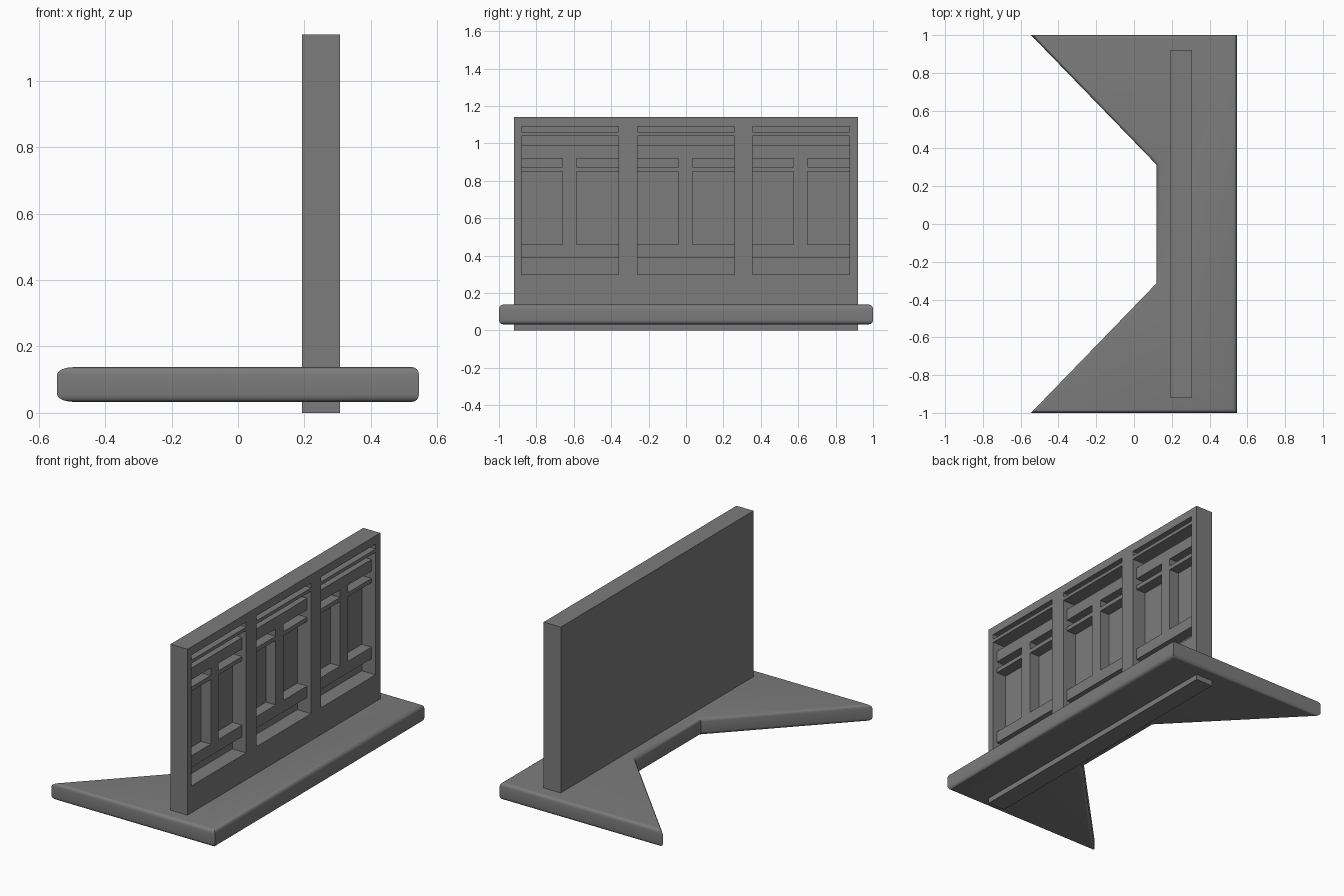
import bpy
import bmesh
import math
from mathutils import Vector

if "Cube" in bpy.data.objects:
    bpy.data.objects.remove(bpy.data.objects["Cube"], do_unlink=True)

grey = bpy.data.materials.new("plain grey")
grey.use_nodes = True
grey.diffuse_color = (0.2, 0.2, 0.2, 1)
grey.node_tree.nodes["Principled BSDF"].inputs["Base Color"].default_value = (0.2, 0.2, 0.2, 1)


def make_object(name, bm):
    bmesh.ops.recalc_face_normals(bm, faces=bm.faces)
    mesh = bpy.data.meshes.new(name)
    bm.to_mesh(mesh)
    bm.free()
    mesh.materials.append(grey)
    obj = bpy.data.objects.new(name, mesh)
    bpy.context.collection.objects.link(obj)
    return obj


def add_box(bm, x, y, z):
    verts = bmesh.ops.create_cube(bm, size=1)["verts"]
    for v in verts:
        v.co = Vector(r[0] if c < 0 else r[1] for c, r in zip(v.co, (x, y, z)))


def boxes(name, items):
    bm = bmesh.new()
    for item in items:
        add_box(bm, *item)
    return make_object(name, bm)


def carve(target, cutter):
    cutter.hide_render = True
    mod = target.modifiers.new("carve", "BOOLEAN")
    mod.operation = "DIFFERENCE"
    mod.solver = "EXACT"
    mod.object = cutter
    bpy.context.view_layer.objects.active = target
    bpy.ops.object.modifier_apply(modifier=mod.name)
    bpy.data.objects.remove(cutter, do_unlink=True)


# Upright wall, standing through the base
FACE, BARS, BACK = 0.307, 0.28, 0.215
wall = boxes("wall", [((0.193, FACE), (-0.92, 0.92), (0, 1.14))])

# Three windows: a shallow recess leaves the bars, deep openings go between them
shallow, deep = [], []
full = (-0.26, 0.26)
panes = ((-0.26, -0.04), (0.035, 0.26))
for centre in (-0.62, 0, 0.615):
    def span(pair):
        return (centre + pair[0], centre + pair[1])
    shallow.append(((BARS, 0.4), span(full), (0.30, 1.04)))
    for z in ((1.06, 1.09), (0.99, 1.04), (0.30, 0.39)):
        deep.append(((BACK, 0.4), span(full), z))
    for pane in panes:
        for z in ((0.875, 0.92), (0.46, 0.85)):
            deep.append(((BACK, 0.4), span(pane), z))
carve(wall, boxes("recess_cutter", shallow))
carve(wall, boxes("opening_cutter", deep))

# Base with two pointed feet and a rounded rim
half = [(0.545, 1), (-0.545, 1), (0.12, 0.313)]
outline = half + [(x, -y) for x, y in reversed(half)]
bm = bmesh.new()
bottom = bm.faces.new([bm.verts.new((x, y, 0.033)) for x, y in outline])
extruded = bmesh.ops.extrude_face_region(bm, geom=[bottom], use_keep_orig=True)["geom"]
for v in extruded:
    if isinstance(v, bmesh.types.BMVert):
        v.co.z = 0.138
bmesh.ops.recalc_face_normals(bm, faces=bm.faces)
rim = [e for e in bm.edges if abs(e.verts[0].co.z - e.verts[1].co.z) < 0.01]
bmesh.ops.bevel(bm, geom=rim, offset=0.022, segments=4, profile=0.5, affect="EDGES")
base = make_object("base", bm)

bpy.ops.object.select_all(action="DESELECT")
base.select_set(True)
bpy.context.view_layer.objects.active = base
bpy.ops.object.shade_smooth_by_angle(angle=math.radians(35))
